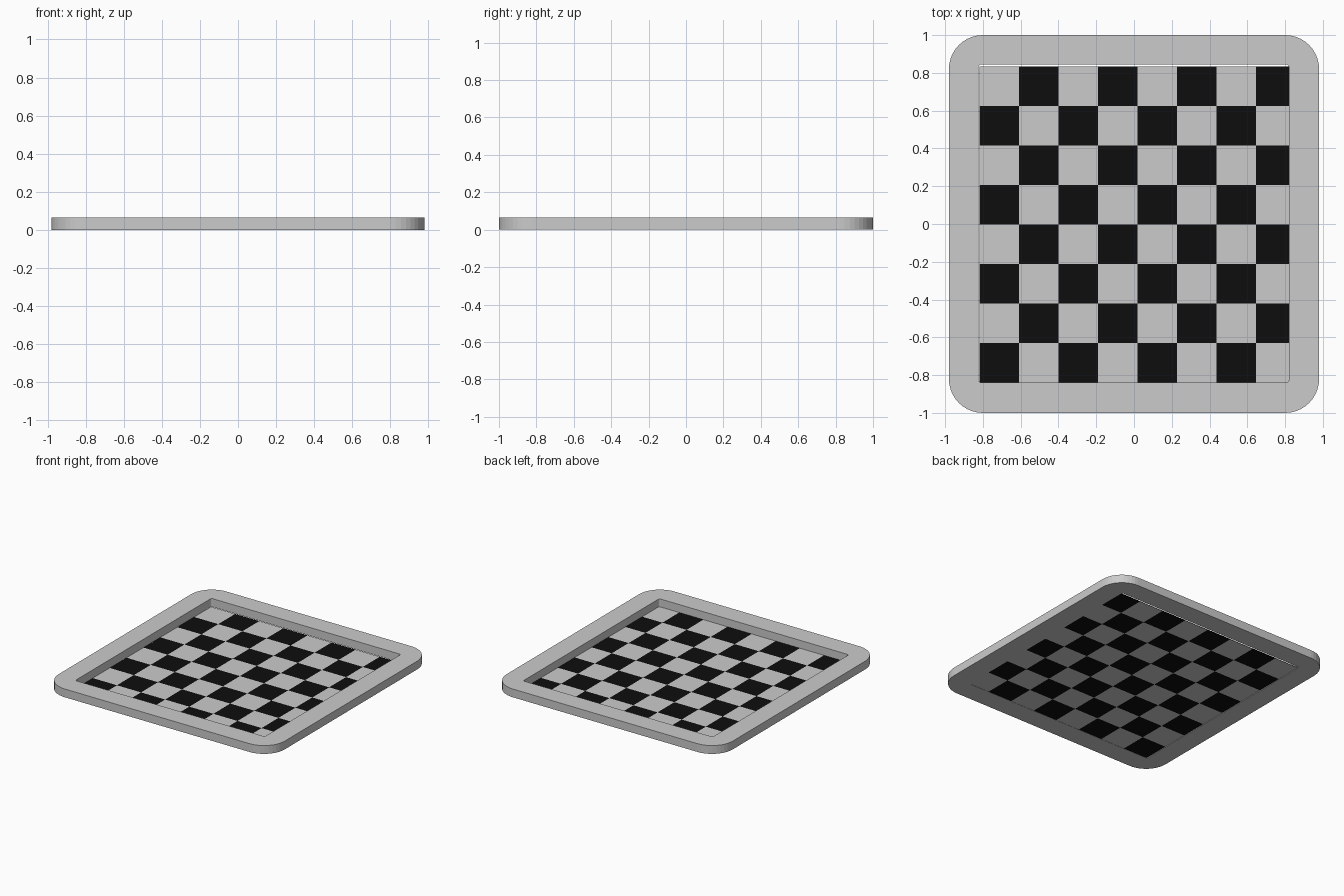
import bpy
import math

if "Cube" in bpy.data.objects:
    bpy.data.objects.remove(bpy.data.objects["Cube"])

HEIGHT = 0.065
SEG = 10


def rounded_rect(x0, x1, y0, y1, r):
    """Counter-clockwise outline of a rounded rectangle."""
    pts = []
    corners = [(x1 - r, y1 - r), (x0 + r, y1 - r), (x0 + r, y0 + r), (x1 - r, y0 + r)]
    for i, (cx, cy) in enumerate(corners):
        for k in range(SEG + 1):
            a = math.radians(90 * (i + k / SEG))
            pts.append((cx + r * math.cos(a), cy + r * math.sin(a)))
    return pts


def make_object(name, verts, faces, colour=None):
    mesh = bpy.data.meshes.new(name)
    mesh.from_pydata(verts, [], faces)
    mesh.update()
    obj = bpy.data.objects.new(name, mesh)
    bpy.context.collection.objects.link(obj)
    if colour:
        mat = bpy.data.materials.new(name + "_colour")
        mat.diffuse_color = colour
        mat.use_nodes = True
        mat.node_tree.nodes["Principled BSDF"].inputs["Base Color"].default_value = mat.diffuse_color
        mesh.materials.append(mat)
    return obj


# Raised frame: four stacked outlines joined into a closed ring
outer = rounded_rect(-0.98, 0.98, -1.0, 1.0, 0.18)
inner = rounded_rect(-0.823, 0.82, -0.84, 0.845, 0.015)
loops = [(outer, 0), (outer, HEIGHT), (inner, HEIGHT), (inner, 0)]
n = len(outer)
verts = [(x, y, z) for pts, z in loops for x, y in pts]
faces = []
for a in range(4):
    b = (a + 1) % 4
    for i in range(n):
        j = (i + 1) % n
        faces.append((a * n + i, a * n + j, b * n + j, b * n + i))
make_object("frame", verts, faces)

# Thin inset squares; the last column is cut short by the frame
STEP, THICK = 0.209, 0.004
X0, X1, Y0 = -0.818, 0.82, -0.838


def squares(name, parity, colour=None):
    verts, faces = [], []
    for row in range(8):
        for col in range(8):
            if (row + col) % 2 != parity:
                continue
            xa, ya = X0 + col * STEP, Y0 + row * STEP
            xb, yb = min(xa + STEP, X1), ya + STEP
            s = len(verts)
            for z in (0, THICK):
                verts += [(xa, ya, z), (xb, ya, z), (xb, yb, z), (xa, yb, z)]
            faces += [(s + 3, s + 2, s + 1, s), (s + 4, s + 5, s + 6, s + 7)]
            for i in range(4):
                j = (i + 1) % 4
                faces.append((s + i, s + j, s + 4 + j, s + 4 + i))
    return make_object(name, verts, faces, colour)


squares("dark_squares", 0, (0.004, 0.004, 0.004, 1))
squares("light_squares", 1)
